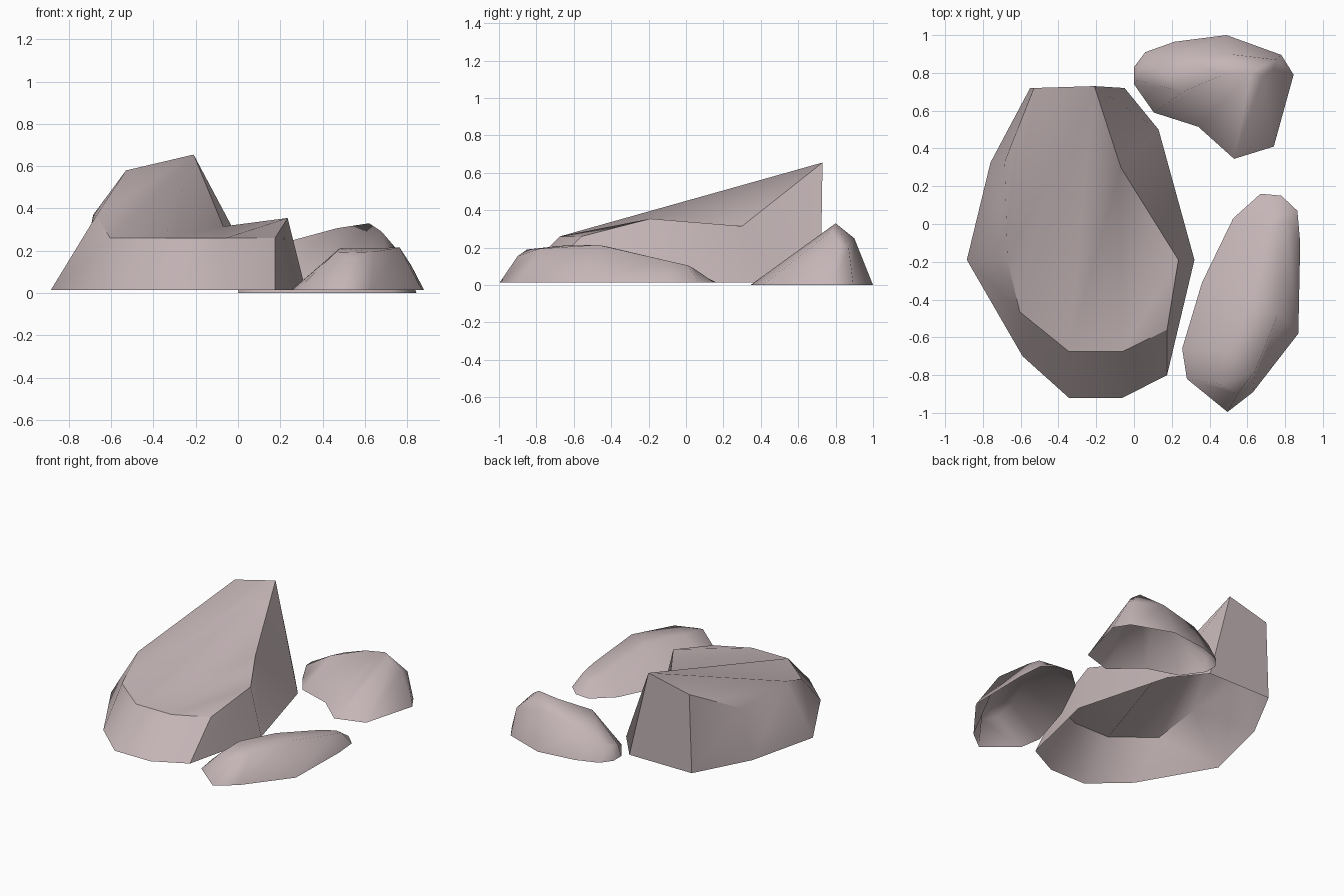
import bpy, bmesh, math

if "Cube" in bpy.data.objects:
    bpy.data.objects.remove(bpy.data.objects["Cube"])

stone = bpy.data.materials.new("pinkish_grey_stone")
stone.diffuse_color = (0.56, 0.465, 0.475, 1)
stone.use_nodes = True
stone.node_tree.nodes["Principled BSDF"].inputs["Base Color"].default_value = stone.diffuse_color


def rock(name, base_z, base, top, cap=None, rim_angle=25, wall_angle=48):
    """Open-bottomed rock: ground outline, matching upper rim, and a smooth cap."""
    n = len(base)
    area = sum(base[i - 1][0] * base[i][1] - base[i][0] * base[i - 1][1] for i in range(n))
    if area < 0:
        base, top = base[::-1], top[::-1]
    bm = bmesh.new()
    lo = [bm.verts.new((x, y, base_z)) for x, y in base]
    hi = [bm.verts.new(p) for p in top]
    for i in range(n):
        j = (i + 1) % n
        bm.faces.new((lo[i], lo[j], hi[j], hi[i]))
    if cap:
        for tri in cap:
            bm.faces.new([hi[k] for k in tri])
    else:
        bmesh.ops.triangulate(bm, faces=[bm.faces.new(hi)])
    # Smooth everywhere except the crisp rim and the sharpest wall corners
    bm.normal_update()
    for f in bm.faces:
        f.smooth = True
    upper = set(hi)
    for e in bm.edges:
        if len(e.link_faces) < 2:
            continue
        ends = sum(v in upper for v in e.verts)
        on_cap = [all(v in upper for v in f.verts) for f in e.link_faces]
        if ends == 2:
            limit = 180 if all(on_cap) else rim_angle
        else:
            limit = wall_angle
        e.smooth = math.degrees(e.calc_face_angle(0)) < limit
    me = bpy.data.meshes.new(name)
    bm.to_mesh(me)
    bm.free()
    me.materials.append(stone)
    ob = bpy.data.objects.new(name, me)
    bpy.context.collection.objects.link(ob)
    return ob


# Large boulder with a hollowed, sloping top rising to the back
rock("large_boulder", 0.015,
     [(-.885, -.19), (-.59, -.70), (-.345, -.92), (-.06, -.92), (.175, -.80),
      (.32, -.19), (.13, .50), (-.05, .72), (-.55, .72), (-.76, .325)],
     [(-.67, -.19, .367), (-.605, -.465, .26), (-.345, -.675, .26), (-.06, -.675, .26),
      (.175, -.56, .26), (.235, -.19, .355), (-.07, .30, .315), (-.21, .73, .655),
      (-.53, .72, .58), (-.685, .33, .37)],
     cap=[(0, 8, 9), (0, 7, 8), (0, 1, 7), (1, 2, 7), (2, 6, 7), (2, 3, 6), (3, 5, 6), (3, 4, 5)])

# Small rounded rock behind on the right
rock("back_rock", 0.0,
     [(0, .83), (.06, .91), (.215, .965), (.49, 1.0), (.78, .895), (.845, .79),
      (.74, .41), (.53, .345), (.34, .515), (.105, .59), (0, .74)],
     [(.025, .81, .10), (.08, .86, .12), (.23, .89, .19), (.50, .90, .25), (.75, .87, .20),
      (.74, .82, .22), (.68, .78, .29), (.62, .80, .33), (.47, .79, .307), (.26, .70, .25),
      (.015, .76, .09)], rim_angle=85, wall_angle=90)

# Long low rock in front on the right
rock("front_rock", 0.015,
     [(.67, .16), (.78, .15), (.865, .07), (.88, -.10), (.87, -.58), (.63, -.89),
      (.495, -.995), (.28, -.82), (.255, -.66), (.36, -.31), (.525, .03)],
     [(.70, .06, .065), (.76, .04, .09), (.82, .01, .105), (.82, -.10, .13), (.765, -.47, .215),
      (.64, -.78, .195), (.55, -.90, .155), (.46, -.85, .19), (.48, -.67, .21),
      (.60, -.42, .205), (.69, -.02, .10)], rim_angle=85, wall_angle=90)
